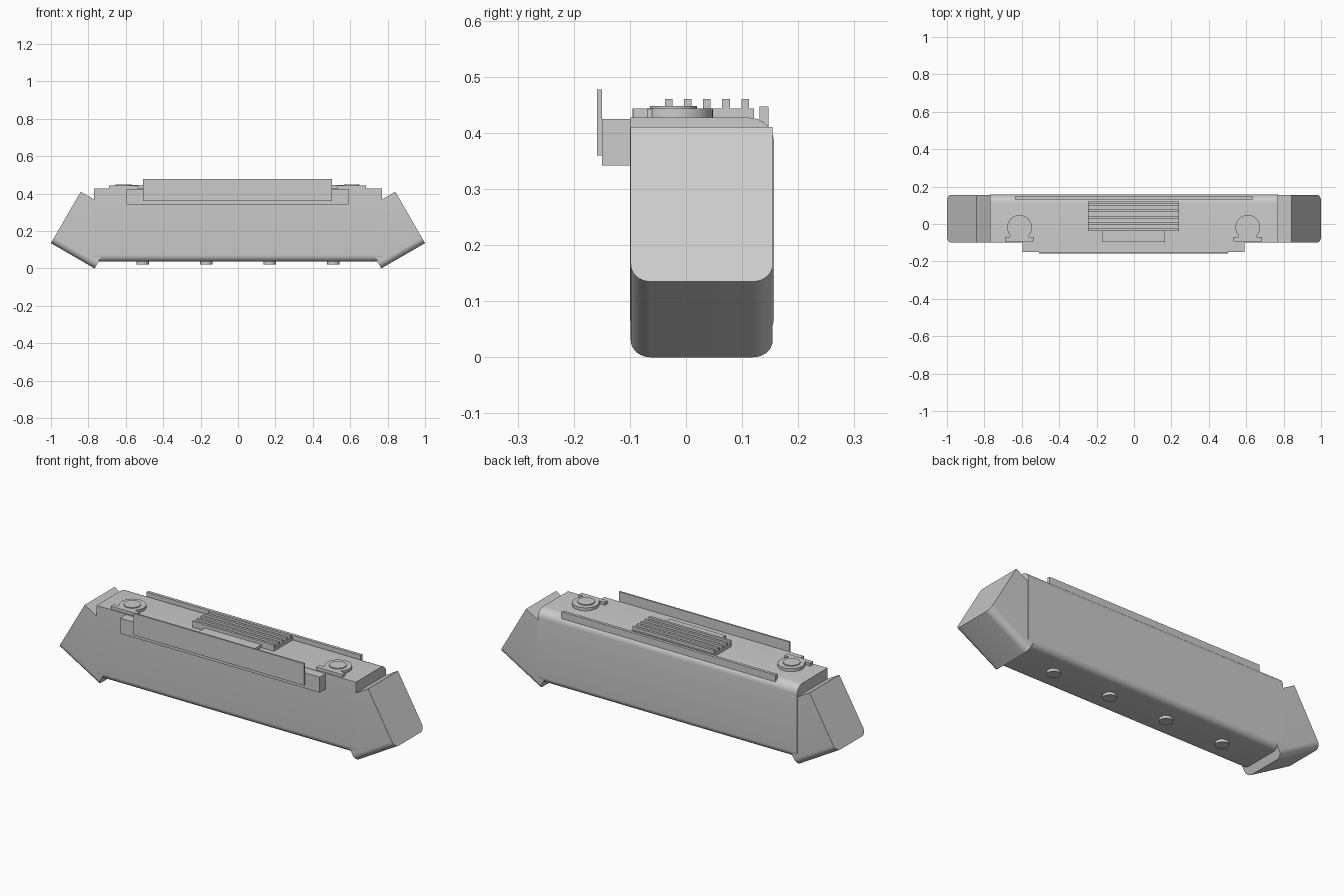
import bpy, math
from mathutils import Matrix, Vector

if "Cube" in bpy.data.objects:
    bpy.data.objects.remove(bpy.data.objects["Cube"])

grey = bpy.data.materials.new("light grey")
grey.diffuse_color = (0.6, 0.6, 0.6, 1)
grey.use_nodes = True
grey.node_tree.nodes["Principled BSDF"].inputs["Base Color"].default_value = grey.diffuse_color


def make(name, verts, faces, smooth=False):
    mesh = bpy.data.meshes.new(name)
    mesh.from_pydata(verts, [], faces)
    mesh.materials.append(grey)
    mesh.update()
    ob = bpy.data.objects.new(name, mesh)
    bpy.context.collection.objects.link(ob)
    if smooth:
        bpy.ops.object.select_all(action='DESELECT')
        ob.select_set(True)
        bpy.context.view_layer.objects.active = ob
        bpy.ops.object.shade_smooth_by_angle(angle=math.radians(30))
    return ob


def prism(name, profile, origin, u, v, w, smooth=False):
    """Extrude a counter-clockwise (u, v) profile along w (= u x v direction)."""
    o, u, v, w = map(Vector, (origin, u, v, w))
    n = len(profile)
    low = [o + u * a + v * b for a, b in profile]
    faces = [tuple(reversed(range(n))), tuple(range(n, 2 * n))]
    faces += [(i, (i + 1) % n, (i + 1) % n + n, i + n) for i in range(n)]
    return make(name, low + [p + w for p in low], faces, smooth)


def box(name, x0, x1, y0, y1, z0, z1):
    return prism(name, [(x0, y0), (x1, y0), (x1, y1), (x0, y1)],
                 (0, 0, z0), (1, 0, 0), (0, 1, 0), (0, 0, z1 - z0))


def rounded(a0, a1, b0, b1, radii, steps=8):
    """Rectangle with one radius per corner, counter-clockwise from low-low."""
    pts = []
    corners = [(a0, b0, 1, 1), (a1, b0, -1, 1), (a1, b1, -1, -1), (a0, b1, 1, -1)]
    for k, ((a, b, sa, sb), r) in enumerate(zip(corners, radii)):
        if r == 0:
            pts.append((a, b))
            continue
        for i in range(steps + 1):
            t = math.pi + math.pi / 2 * (k + i / steps)
            pts.append((a + sa * r + r * math.cos(t), b + sb * r + r * math.sin(t)))
    return pts


def disc(name, x, y, r, z0, z1, n=40):
    ring = [(x + r * math.cos(2 * math.pi * i / n), y + r * math.sin(2 * math.pi * i / n))
            for i in range(n)]
    return prism(name, ring, (0, 0, z0), (1, 0, 0), (0, 1, 0), (0, 0, z1 - z0), True)


# Main body with rounded bottom edges and rounded upper rear edge
prism("body", rounded(-0.1, 0.157, 0.036, 0.427, (0.035, 0.035, 0.045, 0)),
      (-0.77, 0, 0), (0, 1, 0), (0, 0, 1), (1.54, 0, 0), True)

# Tilted end bumpers, rounded along their lower edges
c, s = math.cos(math.radians(30)), 0.5
section = rounded(-0.0985, 0.1545, 0, 0.3175, (0.035, 0.035, 0, 0))
prism("right_bumper", section, (1 - 0.27 * c, 0, 0), (0, 1, 0), (-s, 0, c),
      (0.27 * c, 0, 0.27 * s), True)
prism("left_bumper", section, (-1, 0, 0.135), (0, 1, 0), (s, 0, c),
      (0.27 * c, 0, -0.27 * s), True)

# Front rail with raised plate, and rear strip
box("front_rail", -0.595, 0.59, -0.15, -0.098, 0.342, 0.425)
box("front_plate", -0.508, 0.503, -0.159, -0.15, 0.36, 0.477)
box("rear_strip", -0.635, 0.635, 0.131, 0.147, 0.41, 0.447)

# Ribbed vent on top
box("vent_base", -0.245, 0.24, -0.0375, 0.121, 0.42, 0.443)
box("vent_tab", -0.17, 0.165, -0.095, -0.0375, 0.42, 0.443)
for i in range(5):
    y = -0.0375 + i * 0.034
    box("vent_rib", -0.245, 0.24, y, y + 0.0135, 0.44, 0.46)

# Round knobs with feet
for x in (-0.612, 0.608):
    disc("knob", x, -0.018, 0.066, 0.42, 0.443)
    disc("knob_cap", x, -0.022, 0.042, 0.44, 0.448)
    box("knob_neck", x - 0.05, x + 0.05, -0.07, -0.03, 0.42, 0.4425)
    box("knob_foot", x - 0.077, x + 0.077, -0.094, -0.069, 0.42, 0.443)

# Underside pads
for x in (-0.51, -0.17, 0.17, 0.51):
    disc("pad", x, 0.028, 0.033, 0.022, 0.04)
